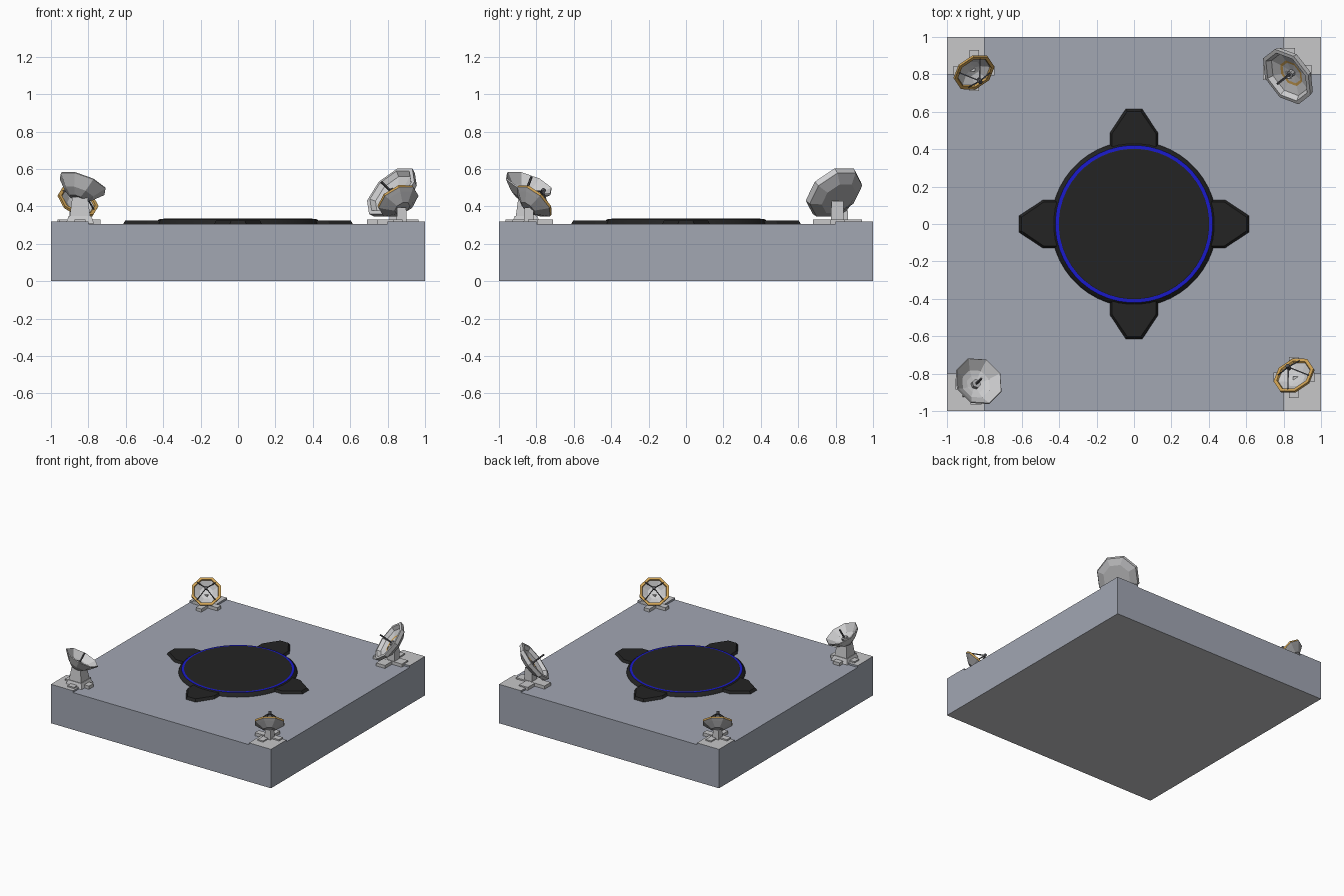
import bpy, bmesh, math
from mathutils import Vector, Matrix

if "Cube" in bpy.data.objects:
    bpy.data.objects.remove(bpy.data.objects["Cube"])


def mat(name, r, g, b):
    m = bpy.data.materials.new(name)
    m.diffuse_color = (r, g, b, 1)
    m.use_nodes = True
    m.node_tree.nodes["Principled BSDF"].inputs["Base Color"].default_value = m.diffuse_color
    return m


SLAB = mat("blue_grey", 0.36, 0.385, 0.45)
PAD = mat("light_grey", 0.57, 0.57, 0.58)
DISH = mat("pale_grey", 0.62, 0.62, 0.63)
BACK = mat("mid_grey", 0.42, 0.42, 0.43)
GOLD = mat("gold", 0.62, 0.36, 0.09)
DARK = mat("dark_grey", 0.09, 0.09, 0.1)
BLACK = mat("black", 0.017, 0.017, 0.017)
BLUE = mat("blue", 0.01, 0.01, 0.6)


def finish(name, bm, mats, fix=True):
    if fix:
        bmesh.ops.recalc_face_normals(bm, faces=bm.faces)
    me = bpy.data.meshes.new(name)
    bm.to_mesh(me)
    bm.free()
    for m in mats:
        me.materials.append(m)
    ob = bpy.data.objects.new(name, me)
    bpy.context.collection.objects.link(ob)
    return ob


def loft(name, rings, mats):
    """Closed solid through equal-length point rings."""
    bm = bmesh.new()
    vs = [[bm.verts.new(p) for p in r] for r in rings]
    n = len(vs[0])
    for a, b in zip(vs, vs[1:]):
        for i in range(n):
            bm.faces.new((a[i], a[(i + 1) % n], b[(i + 1) % n], b[i]))
    bm.faces.new(vs[0])
    bm.faces.new(vs[-1])
    return finish(name, bm, mats)


def box(name, x0, x1, y0, y1, z0, z1, m, taper=1.0):
    cx, cy = (x0 + x1) / 2, (y0 + y1) / 2
    def ring(z, t):
        return [(cx + (x - cx) * t, cy + (y - cy) * t, z)
                for x, y in ((x0, y0), (x1, y0), (x1, y1), (x0, y1))]
    return loft(name, [ring(z0, 1), ring(z1, taper)], [m])


def revolve(name, prof, mats, ids, sides, mtx=Matrix()):
    """Spin (radius, height) points; ids give the material of each band, then end caps."""
    ob_rings = [[mtx @ Vector((r * math.cos(a), r * math.sin(a), h))
                 for a in [2 * math.pi * (i + 0.5) / sides for i in range(sides)]]
                for r, h in prof]
    ob = loft(name, ob_rings, mats)
    for p in ob.data.polygons:
        k = p.index // sides
        if k < len(prof) - 1:
            p.material_index = ids[k]
        else:
            p.material_index = ids[0] if p.index % sides == 0 else ids[-1]
    return ob


def rod(name, a, b, r, m, sides=5):
    a, b = Vector(a), Vector(b)
    mtx = Matrix.Translation(a) @ (b - a).to_track_quat('Z', 'Y').to_matrix().to_4x4()
    return revolve(name, [(r, 0), (r, (b - a).length)], [m], [0], sides, mtx)


def aim(c, n):
    return Matrix.Translation(c) @ Vector(n).normalized().to_track_quat('Z', 'Y').to_matrix().to_4x4()


# base slab, grey underneath
slab = box("base_slab", -1, 1, -1, 1, 0, 0.305, SLAB)
slab.data.materials.append(PAD)
for p in slab.data.polygons:
    if p.normal.z < -0.5:
        p.material_index = 1

# corner pads: light top, slab-coloured sides
for sx in (-1, 1):
    for sy in (-1, 1):
        xs, ys = sorted((sx, sx * 0.8)), sorted((sy, sy * 0.8))
        pad = box("corner_pad", *xs, *ys, 0.3, 0.32, PAD)
        pad.data.materials.append(SLAB)
        for p in pad.data.polygons:
            if abs(p.normal.z) < 0.5:
                p.material_index = 1

# central round platform with blue ring
disc = revolve("landing_disc",
               [(0.445, 0.3), (0.438, 0.318), (0.421, 0.332), (0.402, 0.333), (0.399, 0.335)],
               [BLACK, BLUE], [0, 0, 1, 0], 48)
disc.select_set(True)
bpy.context.view_layer.objects.active = disc
bpy.ops.object.shade_smooth_by_angle()

# four tapered arms
for k in range(4):
    rot = Matrix.Rotation(k * math.pi / 2, 3, 'Z')
    def outline(w, s, t, tip, z):
        pts = [(0.3, -w), (s, -w), (tip, -t), (tip, t), (s, w), (0.3, w)]
        return [rot @ Vector((x, y, z)) for x, y in pts]
    loft("platform_arm", [outline(0.13, 0.49, 0.046, 0.618, 0.3),
                          outline(0.118, 0.482, 0.036, 0.602, 0.325)], [BLACK])


def cross_foot(name, x, y, reach, w):
    box(name, x - reach, x + reach, y - w, y + w, 0.305, 0.331, PAD)
    box(name, x - w, x + w, y - reach, y + reach, 0.305, 0.33, PAD)


# two small gold-rimmed dishes, half-turn copies of each other
for s in (1, -1):
    c, n = Vector((0.855 * s, -0.81 * s, 0.43)), (-0.4 * s, 0.6 * s, 0.69)
    M = aim(c, n)
    revolve("small_dish",
            [(0.045, -0.058), (0.098, -0.022), (0.117, -0.008), (0.117, 0.006), (0.098, 0.006),
             (0.094, -0.004), (0.05, -0.032), (0.02, -0.037)],
            [BACK, GOLD, DISH], [0, 0, 1, 1, 1, 2, 2], 8, M)
    for i in range(4):
        a = math.pi / 4 + i * math.pi / 2
        rod("feed_strut", M @ Vector((0.1 * math.cos(a), 0.1 * math.sin(a), 0.0)),
            M @ Vector((0, 0, 0.075)), 0.0045, DARK, 4)
    rod("feed_head", M @ Vector((0, 0, 0.06)), M @ Vector((0, 0, 0.088)), 0.013, DARK, 6)
    bx, by = (M @ Vector((0, 0, -0.05))).xy
    box("small_dish_post", bx - 0.028, bx + 0.028, by - 0.028, by + 0.028, 0.31, 0.395, PAD, 0.85)
    cross_foot("small_dish_foot", bx - 0.02 * s, by + 0.02 * s, 0.11, 0.025)

# large dish at the back right
M = aim((0.82, 0.79, 0.478), (-0.62, -0.48, 0.62))
revolve("large_dish",
        [(0.105, -0.058), (0.16, -0.025), (0.168, 0.006), (0.146, 0.008), (0.128, -0.018),
         (0.078, -0.033), (0.063, -0.036), (0.02, -0.042)],
        [BACK, DISH, GOLD], [0, 1, 1, 1, 1, 2, 1], 8, M)
rod("large_feed_rod", M @ Vector((0, 0, -0.045)), M @ Vector((0, 0, 0.085)), 0.007, DARK)
rod("large_feed_base", M @ Vector((0, 0, -0.045)), M @ Vector((0, 0, -0.02)), 0.02, BACK, 8)
bx, by = (M @ Vector((0, 0, -0.04))).xy
box("large_dish_post", bx - 0.035, bx + 0.035, by - 0.035, by + 0.035, 0.31, 0.43, PAD, 0.9)
cross_foot("large_dish_foot", 0.82, 0.81, 0.13, 0.04)

# deep dish on a tapered tower at the front left
M = aim((-0.83, -0.84, 0.522), (0.33, 0.33, 0.88))
revolve("deep_dish",
        [(0.045, -0.09), (0.085, -0.06), (0.137, -0.002), (0.133, 0.004), (0.082, -0.045),
         (0.05, -0.055), (0.02, -0.06)],
        [DISH, BACK], [1, 0, 0, 0, 0, 0], 8, M)
rod("deep_feed_rod", M @ Vector((0, 0, -0.06)), M @ Vector((0, 0, 0.04)), 0.007, DARK)
rod("deep_feed_base", M @ Vector((0, 0, -0.06)), M @ Vector((0, 0, -0.035)), 0.025, BACK, 6)
box("deep_dish_tower", -0.92, -0.77, -0.93, -0.78, 0.31, 0.35, PAD, 0.8)
box("deep_dish_tower", -0.9, -0.79, -0.91, -0.8, 0.345, 0.45, PAD, 0.75)
cross_foot("deep_dish_foot", -0.845, -0.855, 0.11, 0.03)
